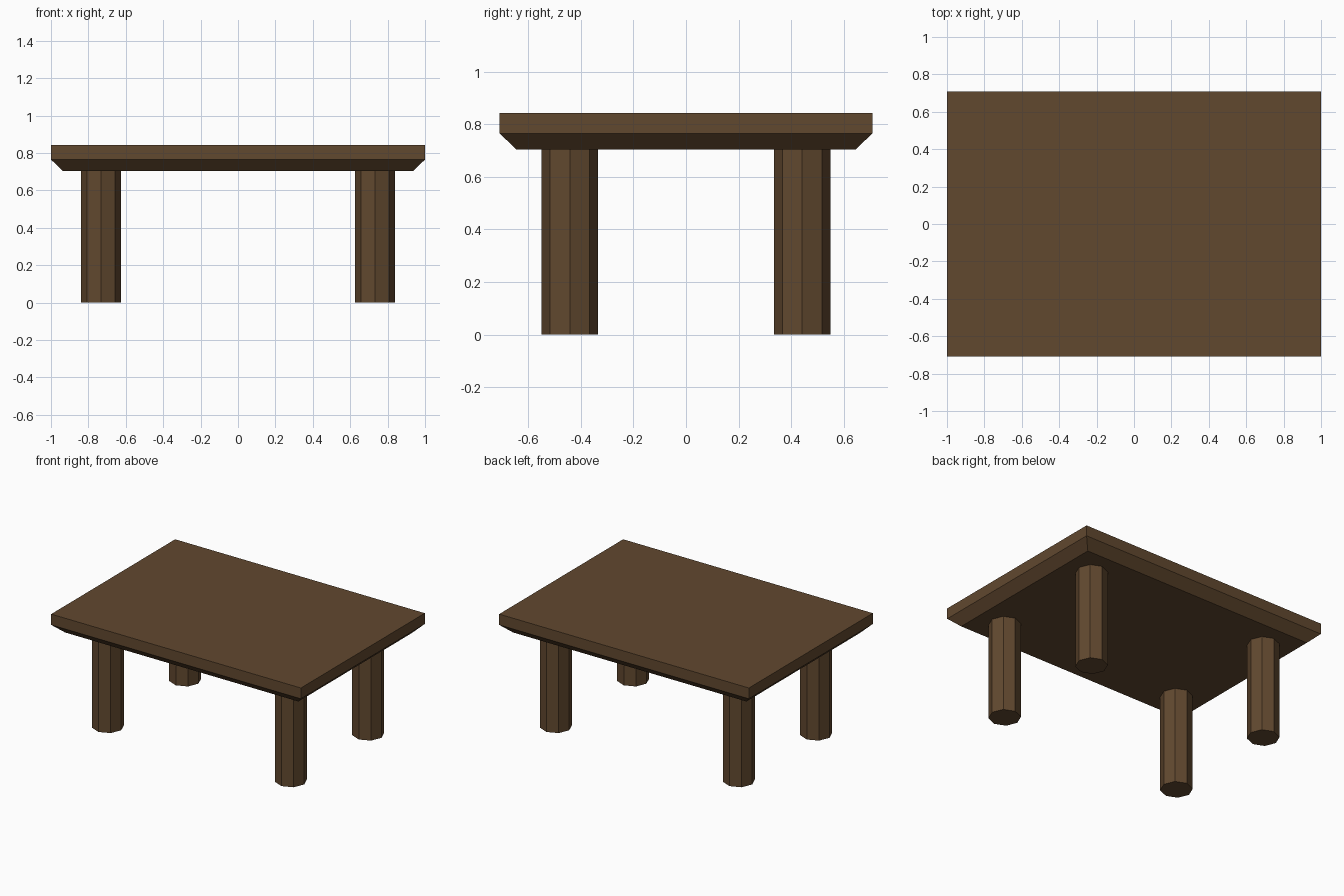
import bpy
import bmesh

if "Cube" in bpy.data.objects:
    bpy.data.objects.remove(bpy.data.objects["Cube"])

wood = bpy.data.materials.new("dark_wood")
wood.diffuse_color = (0.12, 0.065, 0.028, 1.0)
wood.use_nodes = True
wood.node_tree.nodes["Principled BSDF"].inputs["Base Color"].default_value = wood.diffuse_color

TOP_Z, EDGE_Z, UNDER_Z = 0.843, 0.765, 0.703
HALF_X, HALF_Y, BEVEL = 1.0, 0.709, 0.065
LEG_X, LEG_Y, LEG_R = 0.733, 0.442, 0.107


def finish(name, bm):
    bmesh.ops.recalc_face_normals(bm, faces=bm.faces)
    mesh = bpy.data.meshes.new(name)
    bm.to_mesh(mesh)
    bm.free()
    mesh.materials.append(wood)
    obj = bpy.data.objects.new(name, mesh)
    bpy.context.collection.objects.link(obj)


# Tabletop: straight edge band above a chamfered underside
bm = bmesh.new()
rings = []
for z, inset in ((UNDER_Z, BEVEL), (EDGE_Z, 0), (TOP_Z, 0)):
    x, y = HALF_X - inset, HALF_Y - inset
    rings.append([bm.verts.new((sx * x, sy * y, z))
                  for sx, sy in ((-1, -1), (1, -1), (1, 1), (-1, 1))])
bm.faces.new(rings[0])
bm.faces.new(rings[-1])
for low, high in zip(rings, rings[1:]):
    for i in range(4):
        j = (i + 1) % 4
        bm.faces.new((low[i], low[j], high[j], high[i]))
finish("tabletop", bm)

# Four octagonal legs, each with a corner on the x axis
for side, sx in (("left", -1), ("right", 1)):
    for end, sy in (("front", -1), ("back", 1)):
        bm = bmesh.new()
        bmesh.ops.create_cone(bm, cap_ends=True, segments=8, radius1=LEG_R,
                              radius2=LEG_R, depth=UNDER_Z)
        bmesh.ops.translate(bm, verts=bm.verts,
                            vec=(sx * LEG_X, sy * LEG_Y, UNDER_Z / 2))
        finish(f"{end}_{side}_leg", bm)
